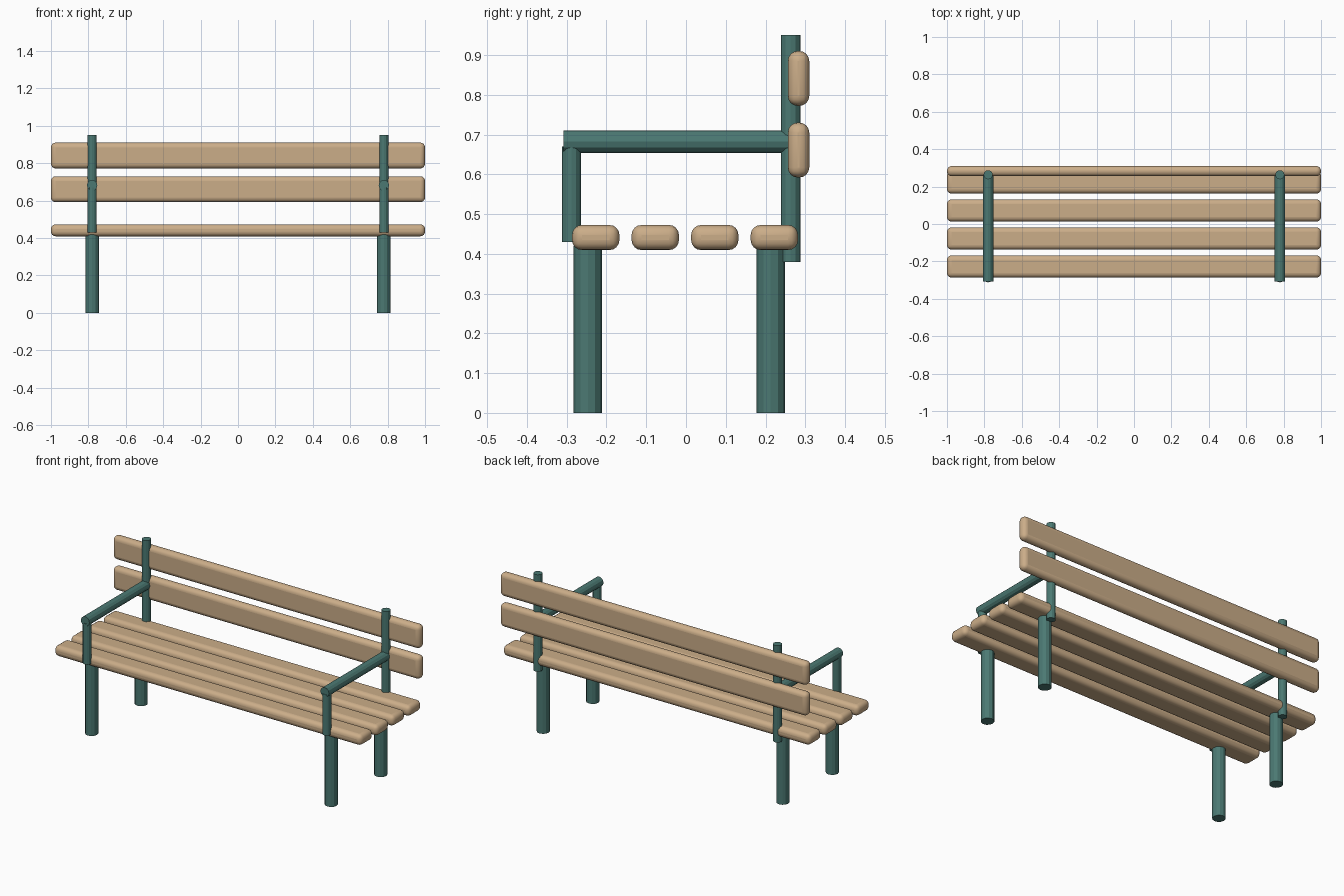
import bpy, math

if "Cube" in bpy.data.objects:
    bpy.data.objects.remove(bpy.data.objects["Cube"])


def material(name, color):
    m = bpy.data.materials.new(name)
    m.diffuse_color = color
    m.use_nodes = True
    m.node_tree.nodes["Principled BSDF"].inputs["Base Color"].default_value = m.diffuse_color
    return m


wood = material("wood", (0.60, 0.42, 0.25, 1))
metal = material("green_metal", (0.07, 0.19, 0.17, 1))


def slat(name, y, z, depth, height):
    bpy.ops.mesh.primitive_cube_add(size=1, location=(0, y, z))
    o = bpy.context.object
    o.name = name
    o.scale = (2.0, depth, height)
    bpy.ops.object.transform_apply(location=False, rotation=False, scale=True)
    bev = o.modifiers.new("rounding", 'BEVEL')
    bev.width = 0.025
    bev.segments = 4
    o.data.materials.append(wood)
    bpy.ops.object.shade_smooth_by_angle(angle=math.radians(35))


def tube(name, x, y, z, radius, length, along_y=False):
    rot = (math.pi / 2, 0, 0) if along_y else (0, 0, 0)
    bpy.ops.mesh.primitive_cylinder_add(vertices=12, radius=radius, depth=length,
                                        location=(x, y, z), rotation=rot)
    o = bpy.context.object
    o.name = name
    o.data.materials.append(metal)


# Seat slats
for i in range(4):
    slat(f"seat_slat_{i + 1}", -0.227 + i * 0.1497, 0.441, 0.119, 0.063)

# Backrest slats
for i, z in enumerate((0.661, 0.841)):
    slat(f"back_slat_{i + 1}", 0.283, z, 0.054, 0.138)

# Legs, posts and armrests on both sides
for side, x in (("left", -0.78), ("right", 0.78)):
    tube(f"front_leg_{side}", x, -0.247, 0.21, 0.0355, 0.42)
    tube(f"back_leg_{side}", x, 0.213, 0.21, 0.0355, 0.42)
    tube(f"back_post_{side}", x, 0.263, 0.665, 0.0245, 0.57)
    tube(f"arm_post_{side}", x, -0.288, 0.55, 0.0240, 0.24)
    tube(f"armrest_{side}", x, -0.02, 0.682, 0.028, 0.575, along_y=True)
